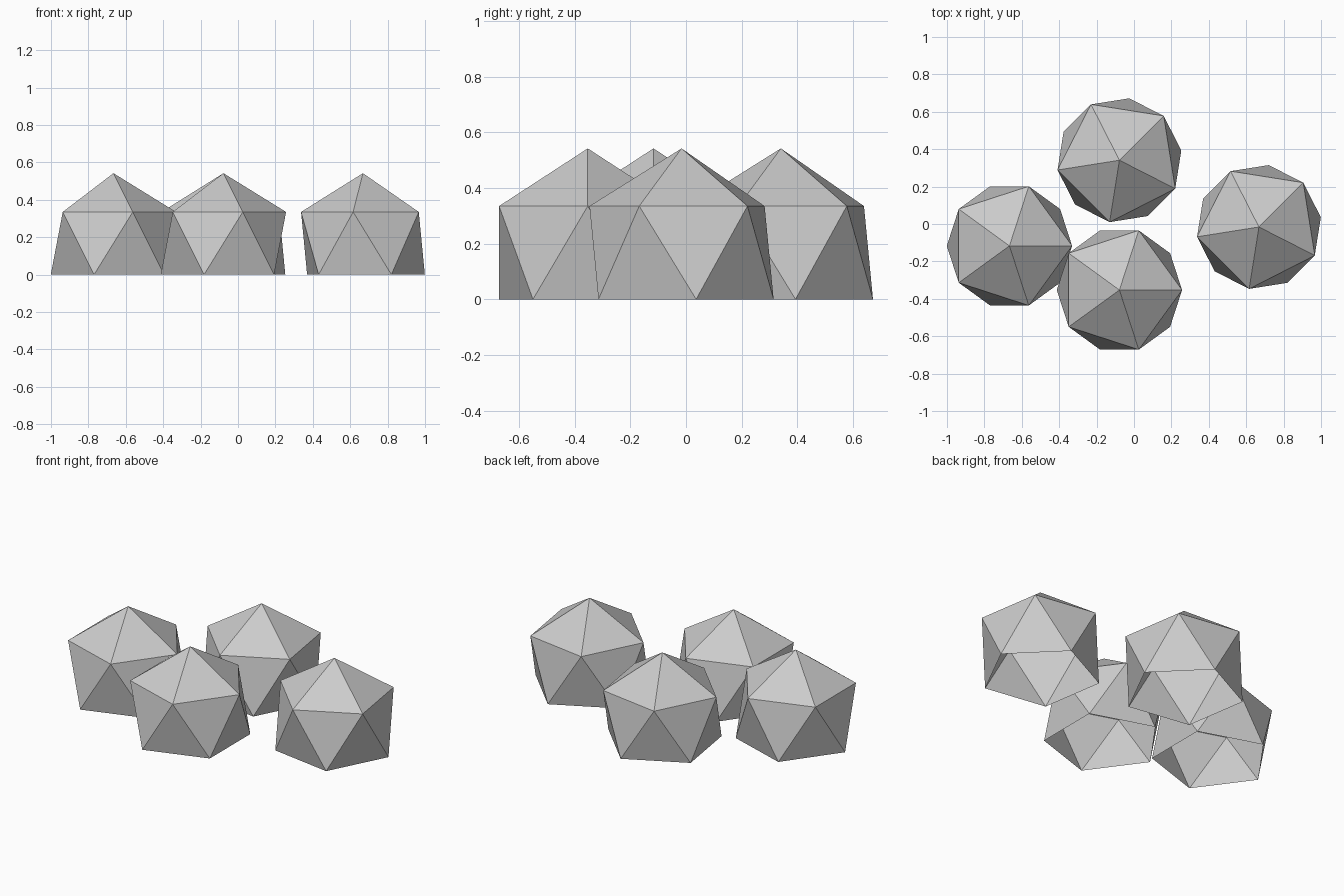
import bpy, bmesh
from math import radians, sqrt, cos, sin

if "Cube" in bpy.data.objects:
    bpy.data.objects.remove(bpy.data.objects["Cube"])

R = 0.3745            # circumradius of the full icosahedron
RING = 2 * R / sqrt(5)  # ring radius, also the spacing between the two rings
TOP = RING + R - R / sqrt(5)


def open_dome(name, x, y, turn):
    """Five-sided icosahedral dome with an open base."""
    bm = bmesh.new()

    def ring(z, offset):
        angles = [radians(turn + offset + 72 * i) for i in range(5)]
        return [bm.verts.new((RING * cos(a), RING * sin(a), z)) for a in angles]

    low, high = ring(0, 36), ring(RING, 0)
    apex = bm.verts.new((0, 0, TOP))
    for i in range(5):
        j = (i + 1) % 5
        bm.faces.new((high[i], high[j], apex))    # roof
        bm.faces.new((low[i], high[j], high[i]))  # wall pointing down
        bm.faces.new((low[i], low[j], high[j]))   # wall pointing up
    mesh = bpy.data.meshes.new(name)
    bm.to_mesh(mesh)
    bm.free()
    obj = bpy.data.objects.new(name, mesh)
    obj.location = (x, y, 0)
    bpy.context.collection.objects.link(obj)


# Four domes in two orientations
open_dome("left_dome", -0.666, -0.117, 0)
open_dome("front_dome", -0.078, -0.353, 0)
open_dome("back_dome", -0.078, 0.341, 45)
open_dome("right_dome", 0.668, -0.016, 45)
